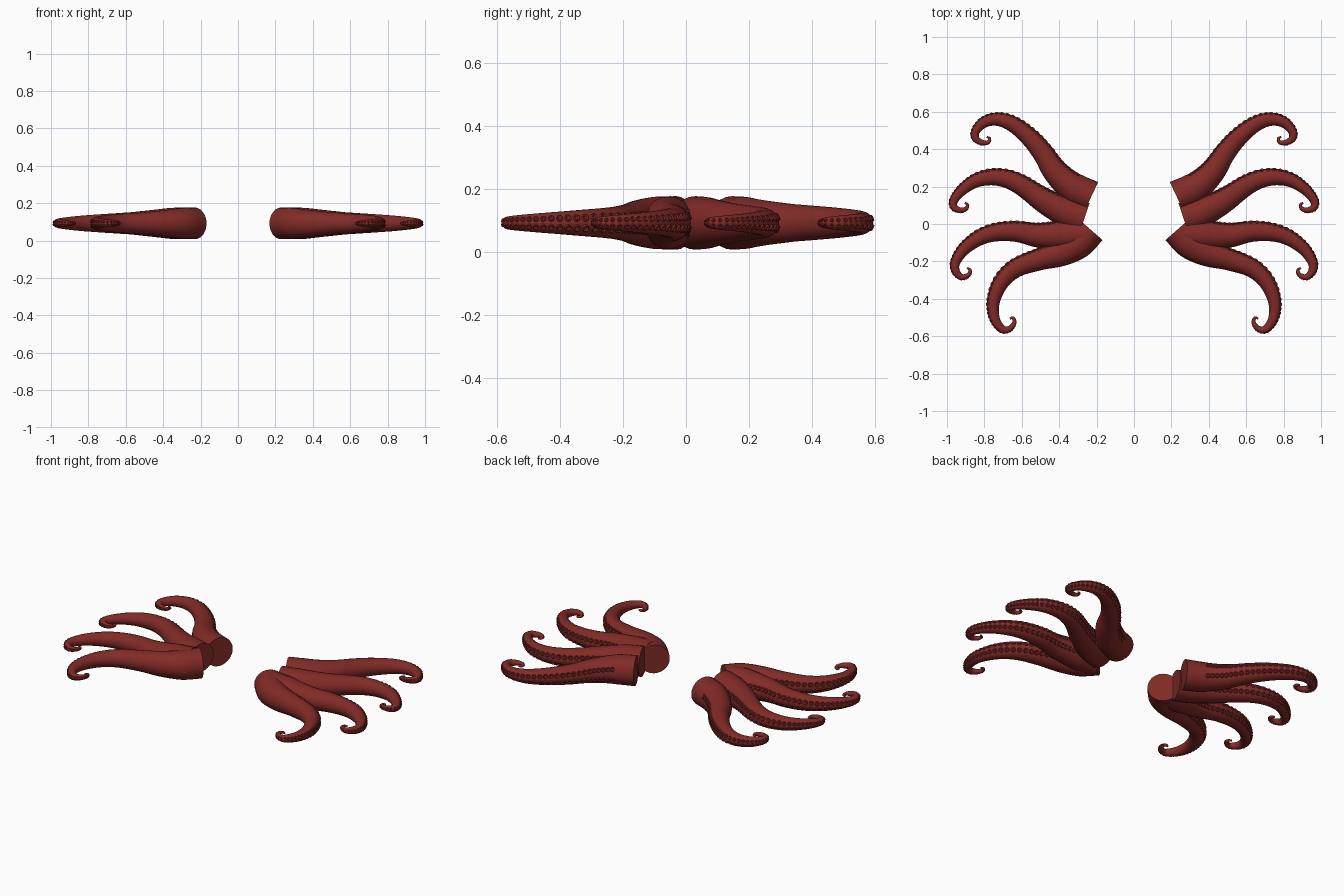
import bpy, bmesh, math
from mathutils import Vector

if "Cube" in bpy.data.objects:
    bpy.data.objects.remove(bpy.data.objects["Cube"])

MID_Z = 0.092
SIDES = 24

skin = bpy.data.materials.new("dark_red_skin")
skin.diffuse_color = (0.22, 0.024, 0.02, 1)
skin.use_nodes = True
skin.node_tree.nodes["Principled BSDF"].inputs["Base Color"].default_value = skin.diffuse_color

# Centre lines of the right-hand arms, seen from above
PATHS = {
    "back_arm": [(.228, .147), (.33, .197), (.42, .28), (.487, .38), (.56, .465), (.65, .535),
                 (.73, .56), (.80, .545), (.845, .50), (.848, .46), (.815, .436), (.78, .437),
                 (.772, .457), (.787, .466)],
    "upper_middle_arm": [(.265, .03), (.36, .063), (.48, .125), (.617, .216), (.725, .25), (.83, .238),
                         (.91, .19), (.96, .133), (.964, .092), (.93, .074), (.898, .082),
                         (.89, .103), (.905, .113)],
    "lower_middle_arm": [(.268, -.05), (.38, -.058), (.51, -.06), (.63, -.04), (.74, -.045), (.83, -.075),
                         (.91, -.135), (.955, -.205), (.952, -.255), (.92, -.284), (.885, -.272),
                         (.876, -.247), (.892, -.235)],
    "front_arm": [(.232, -.03), (.30, -.105), (.39, -.155), (.51, -.19), (.63, -.235), (.71, -.31),
                  (.752, -.415), (.745, -.505), (.705, -.562), (.665, -.56), (.64, -.528),
                  (.647, -.502), (.664, -.506)],
}
# Radius against fraction of length
TAPER = [(0, .085), (.1, .083), (.2, .072), (.33, .059), (.48, .05), (.62, .041),
         (.75, .031), (.86, .022), (.95, .012), (1, .005)]


def radius(f):
    for (a, ra), (b, rb) in zip(TAPER, TAPER[1:]):
        if f <= b:
            return ra + (rb - ra) * (f - a) / (b - a)
    return TAPER[-1][1]


def smooth_path(pts, steps=8):
    """Catmull-Rom curve: points, tangents and length fractions."""
    p = [Vector((x, y, MID_Z)) for x, y in pts]
    p = [2 * p[0] - p[1]] + p + [2 * p[-1] - p[-2]]
    out = []
    for a, b, c, d in zip(p, p[1:], p[2:], p[3:]):
        for i in range(steps):
            t = i / steps
            out.append(.5 * (2 * b + (c - a) * t + (2 * a - 5 * b + 4 * c - d) * t * t
                             + (3 * b - a - 3 * c + d) * t ** 3))
    out.append(p[-2])
    dist = [0]
    for a, b in zip(out, out[1:]):
        dist.append(dist[-1] + (b - a).length)
    n = len(out) - 1
    tan = [(out[min(i + 1, n)] - out[max(i - 1, 0)]).normalized() for i in range(n + 1)]
    return out, tan, dist


def skin_rings(bm, rings, cap_start=True):
    for r, s in zip(rings, rings[1:]):
        for i in range(len(r)):
            j = (i + 1) % len(r)
            bm.faces.new((r[i], r[j], s[j], s[i]))
    if cap_start:
        bm.faces.new(rings[0][::-1])
    bm.faces.new(rings[-1])


def finish(bm, name):
    bmesh.ops.recalc_face_normals(bm, faces=bm.faces)
    mesh = bpy.data.meshes.new(name)
    bm.to_mesh(mesh)
    bm.free()
    ob = bpy.data.objects.new(name, mesh)
    bpy.context.collection.objects.link(ob)
    mesh.materials.append(skin)
    bpy.context.view_layer.objects.active = ob
    ob.select_set(True)
    bpy.ops.object.shade_smooth_by_angle(angle=math.radians(50))
    ob.select_set(False)
    ob.modifiers.new("mirror", 'MIRROR').use_mirror_merge = False


def ring(bm, centre, u, v, r, n):
    return [bm.verts.new(centre + r * (u * math.cos(k * math.tau / n) + v * math.sin(k * math.tau / n)))
            for k in range(n)]


up = Vector((0, 0, 1))
for name, pts in PATHS.items():
    path, tan, dist = smooth_path(pts)
    total = dist[-1]

    # Tapered arm with a flat cut at the root
    bm = bmesh.new()
    skin_rings(bm, [ring(bm, p, up.cross(t), up, radius(d / total), SIDES)
                    for p, t, d in zip(path, tan, dist)])
    finish(bm, name)

    # Two rows of cupped suckers along the outside of the curl
    bm = bmesh.new()
    s = .14 * total
    while s < .975 * total:
        i = max(k for k in range(len(dist) - 1) if dist[k] <= s)
        w = (s - dist[i]) / (dist[i + 1] - dist[i])
        c, t = path[i].lerp(path[i + 1], w), tan[i].lerp(tan[i + 1], w).normalized()
        r = radius(s / total)
        size = min(.0135, .3 * r)
        for side in (-1, 1):
            a = side * math.radians(24)
            out = up.cross(t) * math.cos(a) + up * math.sin(a)
            v = out.cross(t)
            base = c + out * r * .97
            profile = [(1, -.3), (1, .25), (.8, .45), (.55, .3), (.35, 0)]
            skin_rings(bm, [ring(bm, base + out * h * size, t, v, q * size, 10) for q, h in profile])
        s += max(2.15 * size, .006)
    finish(bm, name + "_suckers")
